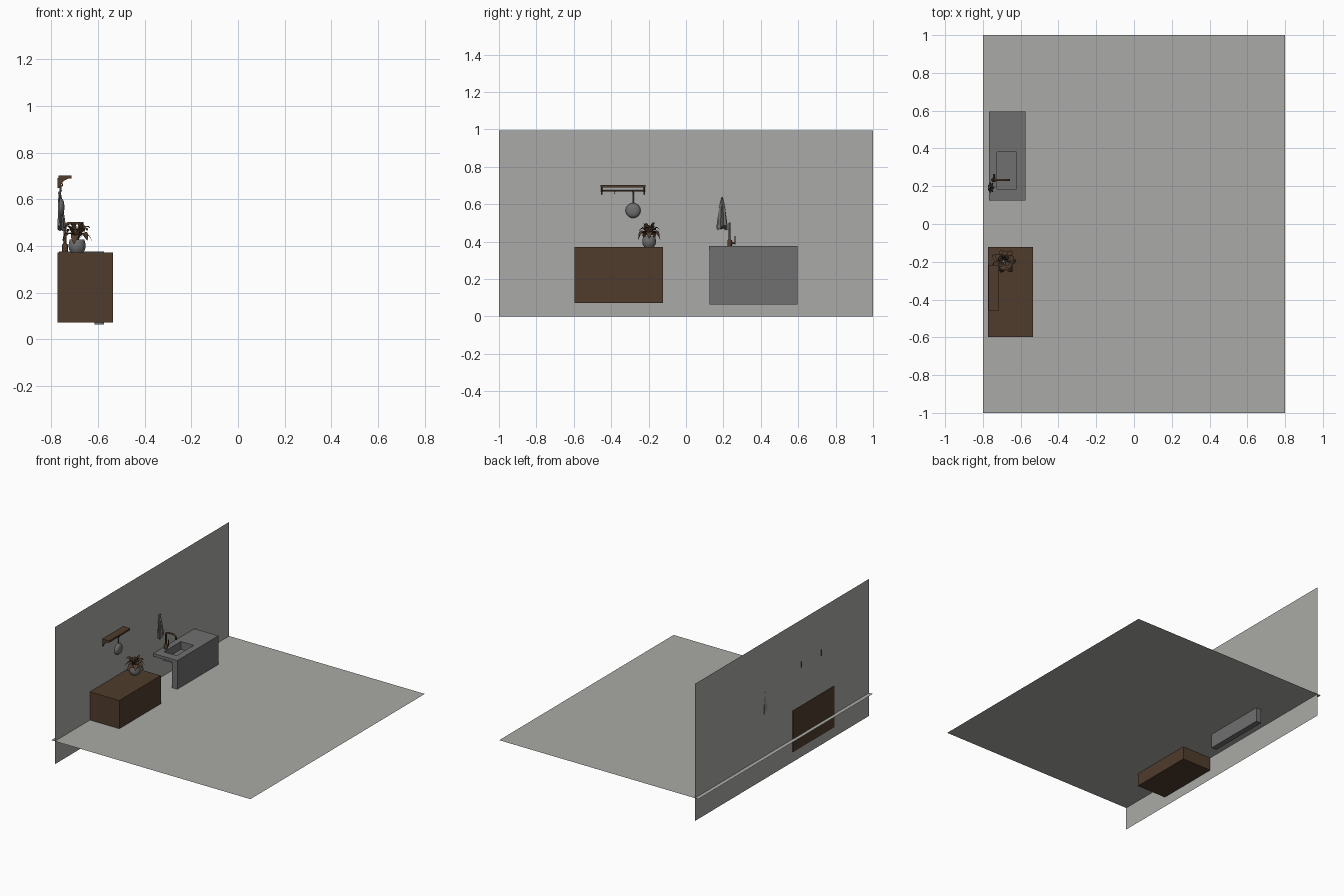
import bpy, bmesh, math
from mathutils import Vector

if "Cube" in bpy.data.objects:
    bpy.data.objects.remove(bpy.data.objects["Cube"])


def material(name, rgb):
    m = bpy.data.materials.new(name)
    m.diffuse_color = (*rgb, 1)
    m.use_nodes = True
    m.node_tree.nodes["Principled BSDF"].inputs["Base Color"].default_value = m.diffuse_color
    return m


PALE = material("pale_grey", (0.40, 0.40, 0.385))
GREY = material("mid_grey", (0.16, 0.16, 0.16))
BROWN = material("dark_brown", (0.080, 0.045, 0.026))


def finish(name, bm, mat, smooth=False, recalc=True):
    if recalc:
        bmesh.ops.recalc_face_normals(bm, faces=bm.faces)
    me = bpy.data.meshes.new(name)
    bm.to_mesh(me)
    bm.free()
    ob = bpy.data.objects.new(name, me)
    bpy.context.collection.objects.link(ob)
    me.materials.append(mat)
    if smooth:
        bpy.ops.object.select_all(action='DESELECT')
        ob.select_set(True)
        bpy.context.view_layer.objects.active = ob
        bpy.ops.object.shade_smooth_by_angle(angle=math.radians(40))
    return ob


def loft(name, rings, mat, smooth=False, caps=True):
    """Skin a chain of closed rings, capping both ends."""
    bm = bmesh.new()
    loops = [[bm.verts.new(p) for p in r] for r in rings]
    n = len(loops[0])
    for a, b in zip(loops, loops[1:]):
        for i in range(n):
            bm.faces.new((a[i], a[(i + 1) % n], b[(i + 1) % n], b[i]))
    if caps:
        bm.faces.new(loops[0])
        bm.faces.new(loops[-1])
    return finish(name, bm, mat, smooth)


def rect(x0, x1, y0, y1, z):
    return [(x0, y0, z), (x1, y0, z), (x1, y1, z), (x0, y1, z)]


def box(name, x0, x1, y0, y1, z0, z1, mat):
    return loft(name, [rect(x0, x1, y0, y1, z0), rect(x0, x1, y0, y1, z1)], mat)


def plane(name, pts, mat):
    bm = bmesh.new()
    bm.faces.new([bm.verts.new(p) for p in pts])
    return finish(name, bm, mat, recalc=False)


def lathe(name, profile, centre, mat, axis='Z', n=24):
    """Spin (radius, height) points around an axis through centre."""
    cx, cy, cz = centre
    rings = []
    for r, h in profile:
        ring = []
        for i in range(n):
            a = math.tau * i / n
            u, v = r * math.cos(a), r * math.sin(a)
            ring.append((cx + u, cy + v, cz + h) if axis == 'Z' else (cx + h, cy + u, cz + v))
        rings.append(ring)
    return loft(name, rings, mat, True)


def tube(name, pts, r, mat, n=10):
    """Round tube along a path."""
    pts = [Vector(p) for p in pts]
    rings = []
    for i, p in enumerate(pts):
        d = (pts[min(i + 1, len(pts) - 1)] - pts[max(i - 1, 0)]).normalized()
        ref = Vector((0, 1, 0)) if abs(d.y) < 0.9 else Vector((1, 0, 0))
        u = d.cross(ref).normalized()
        v = d.cross(u)
        rings.append([p + r * (u * math.cos(math.tau * k / n) + v * math.sin(math.tau * k / n))
                      for k in range(n)])
    return loft(name, rings, mat, True)


# Room planes
FLOOR, WALL = 0.167, -0.771
plane("floor", rect(-0.8, 0.8, -1, 1, FLOOR), PALE)
plane("wall", [(WALL, -1, 0), (WALL, 1, 0), (WALL, 1, 0.995), (WALL, -1, 0.995)], PALE)

# Wooden cabinet, reaching below the floor
box("cabinet", -0.774, -0.535, -0.597, -0.122, 0.072, 0.372, BROWN)

# Sink counter with sunken basin, and its front panel
bx = (-0.725, -0.622, 0.185, 0.380)
ux = (-0.729, -0.618, 0.181, 0.384)
outer = (-0.767, -0.574, 0.124, 0.596)
loft("sink_counter", [rect(*ux, 0.315), rect(*ux, 0.355), rect(*outer, 0.355),
                      rect(*outer, 0.376), rect(*bx, 0.376), rect(*bx, 0.320)], GREY)
box("sink_front_panel", -0.616, -0.575, 0.125, 0.595, 0.063, 0.355, GREY)

# Faucet
fx, fy = -0.742, 0.233
lathe("faucet_base", [(0.012, 0), (0.012, 0.03), (0.007, 0.036)], (fx, fy, 0.376), BROWN, n=16)
path = [(fx, fy, 0.40), (fx, fy, 0.475)]
path += [(fx + 0.02 - 0.02 * math.cos(a), fy, 0.477 + 0.02 * math.sin(a))
         for a in (math.pi / 2 * i / 6 for i in range(1, 7))]
path += [(-0.682 + 0.02 * math.sin(a), fy, 0.477 + 0.02 * math.cos(a))
         for a in (math.pi / 2 * i / 6 for i in range(7))]
path += [(-0.662, fy, 0.462)]
tube("faucet_spout", path, 0.006, BROWN)
tube("faucet_handle_arm", [(fx, fy, 0.392), (fx, 0.262, 0.392)], 0.006, BROWN)
tube("faucet_handle", [(fx, 0.262, 0.384), (fx, 0.262, 0.43)], 0.004, BROWN)

# Wall shelf with end brackets and rail
sy0, sy1 = -0.457, -0.217
box("shelf_board", -0.769, -0.714, sy0, sy1, 0.690, 0.703, BROWN)
for i, y in enumerate((sy0 + 0.002, sy1 - 0.010)):
    prof = [(-0.7735, 0.691), (-0.722, 0.691), (-0.745, 0.680), (-0.760, 0.664),
            (-0.765, 0.648), (-0.7735, 0.648)]
    loft(f"shelf_bracket_{i + 1}", [[(x, yy, z) for x, z in prof] for yy in (y, y + 0.008)], BROWN)
tube("shelf_rail", [(-0.759, sy0 + 0.004, 0.671), (-0.759, sy1 - 0.004, 0.671)], 0.004, BROWN)
for i, y in enumerate((-0.38, -0.283)):
    tube(f"rail_hook_{i + 1}", [(-0.758, y, 0.672), (-0.752, y, 0.664),
                                (-0.753, y, 0.657), (-0.760, y, 0.657)], 0.002, BROWN, 6)

# Hanging pan
py, pz = -0.283, 0.566
lathe("pan_bowl", [(0.036, -0.766 + 0.004), (0.040, -0.766), (0.040, -0.762), (0.036, -0.754),
                   (0.028, -0.748), (0.012, -0.745)], (0, py, pz), GREY, 'X', 28)
tube("pan_handle", [(-0.763, py, 0.600), (-0.762, py, 0.635), (-0.760, py, 0.664)], 0.004, GREY, 8)

# Hanging towel with pleats, and its hook
rings, N = [], 40
for z, ry, rx, cx in ((0.634, 0.004, 0.004, -0.766), (0.615, 0.008, 0.006, -0.764),
                      (0.58, 0.014, 0.009, -0.762), (0.54, 0.019, 0.011, -0.760),
                      (0.50, 0.024, 0.014, -0.758), (0.475, 0.025, 0.015, -0.757)):
    ring = []
    for i in range(N):
        a = math.tau * i / N
        k = 1 + 0.22 * math.cos(7 * a) * min(1, (0.634 - z) / 0.05)
        drop = (0.634 - z) / 0.159 * 0.012 * math.sin(2 * a + 0.6)
        ring.append((cx + rx * k * math.cos(a), 0.193 + ry * k * math.sin(a), z + drop))
    rings.append(ring)
loft("towel", rings, GREY, True)
tube("towel_hook", [(-0.772, 0.193, 0.625), (-0.762, 0.193, 0.628), (-0.758, 0.193, 0.638)],
     0.003, BROWN, 8)

# Plant pot and soil
px, pyy = -0.690, -0.197
lathe("plant_pot", [(0.026, 0), (0.034, 0.012), (0.037, 0.028), (0.034, 0.046), (0.031, 0.056),
                    (0.028, 0.056), (0.028, 0.048)], (px, pyy, 0.372), GREY)
lathe("soil", [(0.0275, 0), (0.0275, 0.004)], (px, pyy, 0.416), BROWN)


def leaf(name, angle, reach, rise, droop, width):
    """Arched leaf with a folded midrib."""
    bm = bmesh.new()
    out = Vector((math.cos(angle), math.sin(angle), 0))
    side = Vector((-out.y, out.x, 0))
    rows, n = [], 9
    for i in range(n + 1):
        t = i / n
        c = Vector((px, pyy, 0.422)) + out * (0.006 + reach * t)
        c.z += rise * 2.4 * t - droop * t * t
        w = 0.002 + width * max(0, math.sin(math.pi * max(0, (t - 0.15) / 0.85))) ** 0.7
        rows.append([bm.verts.new(c + side * w * s + Vector((0, 0, 0.25 * w * abs(s))))
                     for s in (-1, 0, 1)])
    for a, b in zip(rows, rows[1:]):
        for k in range(2):
            bm.faces.new((a[k], b[k], b[k + 1], a[k + 1]))
    finish(name, bm, BROWN, True)


# Leaves in three tiers
tiers = ((7, 0.060, 0.050, 0.125, 0.016, 0.0), (6, 0.050, 0.062, 0.105, 0.015, 0.4),
         (4, 0.028, 0.062, 0.080, 0.011, 0.9))
for t, (count, reach, rise, droop, width, start) in enumerate(tiers):
    for i in range(count):
        s = 1 + 0.08 * math.sin(2.3 * i + t)
        leaf(f"leaf_{t + 1}_{i + 1}", start + math.tau * i / count, reach * s, rise * s, droop, width)
